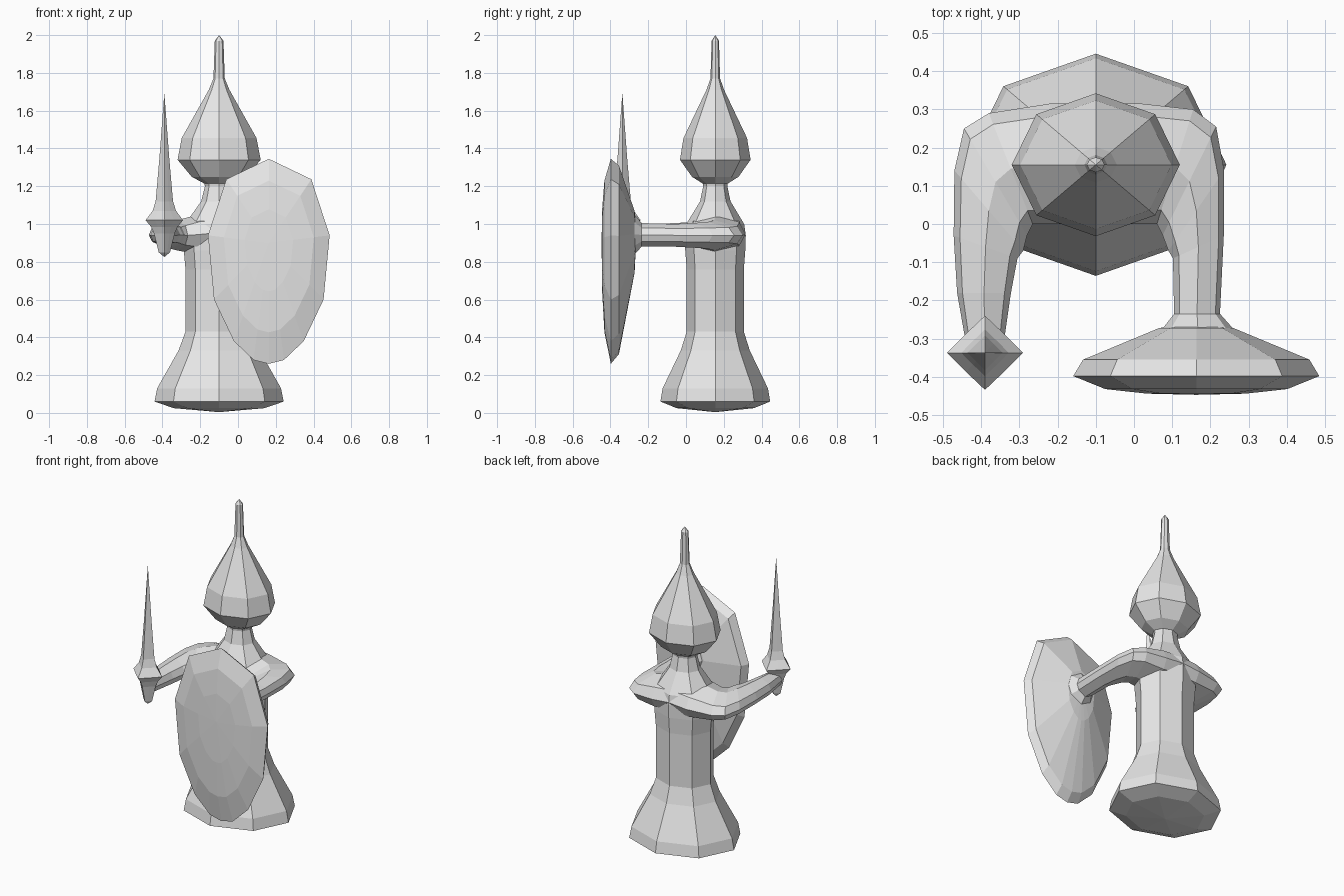
import bpy, bmesh, math
from mathutils import Vector

grey = bpy.data.materials.new("pale grey")
grey.diffuse_color = (0.8, 0.8, 0.8, 1)


def loft(name, rings):
    """Skin closed rings of equal count; a single-point ring becomes a tip."""
    bm = bmesh.new()
    vs = [[bm.verts.new(p) for p in r] for r in rings]
    for a, b in zip(vs, vs[1:]):
        n = max(len(a), len(b))
        for i in range(n):
            j = (i + 1) % n
            if len(a) == 1:
                bm.faces.new((a[0], b[i], b[j]))
            elif len(b) == 1:
                bm.faces.new((a[i], a[j], b[0]))
            else:
                bm.faces.new((a[i], a[j], b[j], b[i]))
    for end in (vs[0], vs[-1]):
        if len(end) > 2:
            bm.faces.new(end)
    bmesh.ops.recalc_face_normals(bm, faces=bm.faces)
    me = bpy.data.meshes.new(name)
    bm.to_mesh(me)
    bm.free()
    me.materials.append(grey)
    ob = bpy.data.objects.new(name, me)
    bpy.context.collection.objects.link(ob)
    return ob


def lathe(name, cx, cy, profile, sy=1.0, diag=1.0):
    """Eight-sided turning with squash in y and a diagonal radius factor."""
    rings = []
    for r, z in profile:
        if r == 0:
            rings.append([(cx, cy, z)])
            continue
        ring = []
        for k in range(8):
            a = k * math.pi / 4
            f = r * (diag if k % 2 else 1)
            ring.append((cx + f * math.cos(a), cy + f * sy * math.sin(a), z))
        rings.append(ring)
    return loft(name, rings)


CX, CY = -0.1, 0.155

# Body with flared base and neck
lathe("body", CX, CY, [
    (0, 0.004), (0.24, 0.025), (0.342, 0.06), (0.328, 0.13), (0.215, 0.33),
    (0.178, 0.43), (0.178, 0.76), (0.187, 0.86), (0.19, 0.94), (0.18, 1.0),
    (0.095, 1.12), (0.075, 1.2), (0.085, 1.25), (0, 1.27)], sy=0.85)

# Pointed helmet with spike
lathe("helmet", CX, CY, [
    (0, 1.2), (0.08, 1.215), (0.145, 1.25), (0.22, 1.34), (0.198, 1.455),
    (0.055, 1.71), (0.03, 1.77), (0.023, 1.97), (0, 2.0)], sy=0.85)

# Arms: each station is inner xy, outer xy, bottom z, top z
SECTION = [(0, .5), (.12, .82), (.5, 1), (.9, .8), (1, .5), (.9, .22), (.5, 0), (.12, .18)]


def arm(name, stations):
    rings = []
    for x0, y0, x1, y1, lo, hi in stations:
        rings.append([(x0 + (x1 - x0) * t, y0 + (y1 - y0) * t, lo + (hi - lo) * h)
                      for t, h in SECTION])
    loft(name, rings)


arm("sword_arm", [
    (-0.10, 0.00, -0.10, 0.315, 0.85, 1.06), (-0.20, 0.00, -0.22, 0.315, 0.84, 1.05),
    (-0.265, 0.00, -0.38, 0.29, 0.86, 1.02), (-0.28, -0.03, -0.445, 0.25, 0.87, 1.01),
    (-0.29, -0.07, -0.47, 0.14, 0.875, 1.01), (-0.305, -0.09, -0.472, -0.03, 0.88, 1.005),
    (-0.322, -0.18, -0.463, -0.18, 0.88, 1.0), (-0.345, -0.34, -0.435, -0.34, 0.89, 0.99)])
arm("shield_arm", [
    (-0.10, 0.00, -0.10, 0.315, 0.85, 1.06), (0.0, 0.00, 0.02, 0.315, 0.84, 1.05),
    (0.06, 0.00, 0.155, 0.30, 0.86, 1.02), (0.075, -0.03, 0.215, 0.255, 0.87, 1.01),
    (0.09, -0.07, 0.236, 0.14, 0.875, 1.005), (0.102, -0.09, 0.235, -0.03, 0.88, 1.0),
    (0.105, -0.235, 0.225, -0.235, 0.88, 1.005), (0.07, -0.28, 0.265, -0.28, 0.83, 1.06),
    (0.07, -0.36, 0.265, -0.36, 0.83, 1.06)])

# Dagger-like sword with star-shaped guard
lathe("sword", -0.39, -0.337, [
    (0, 0.825), (0.03, 0.85), (0.055, 0.95), (0.07, 0.985), (0.099, 1.02),
    (0.062, 1.07), (0.046, 1.12), (0.026, 1.35), (0, 1.695)], sy=0.98, diag=0.72)

# Shield: one outline, shrunk into rings for the domed front and peaked back
half = [(0, 1.345), (0.225, 1.237), (0.322, 0.94), (0.29, 0.6), (0.185, 0.38), (0.08, 0.28)]
outline = half + [(0, 0.26)] + [(-x, z) for x, z in half[:0:-1]]


def shield_ring(s, y, zc=0.9):
    return [(0.163 + x * s, y, zc + (z - zc) * s) for x, z in outline]


loft("shield", [
    [(0.163, -0.447, 0.9)], shield_ring(0.4, -0.444), shield_ring(0.74, -0.432),
    shield_ring(1, -0.398), shield_ring(0.92, -0.355),
    shield_ring(0.3, -0.272, 0.95), [(0.163, -0.262, 0.95)]])
